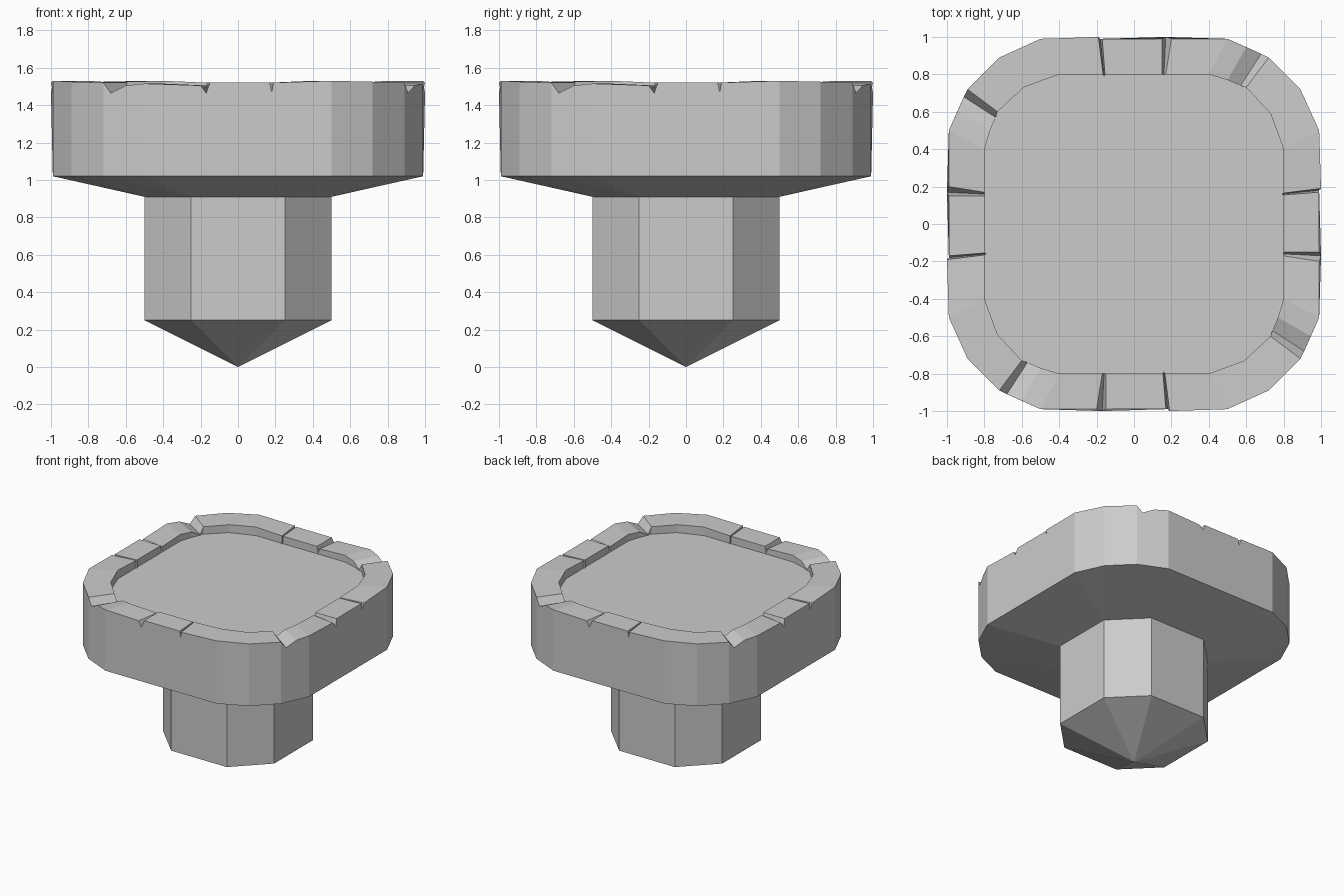
import bpy
import bmesh

cube = bpy.data.objects.get("Cube")
if cube:
    bpy.data.objects.remove(cube, do_unlink=True)

stone = bpy.data.materials.new("grey stone")
stone.use_nodes = True
GREY = (0.6, 0.6, 0.6, 1)
stone.diffuse_color = GREY
stone.node_tree.nodes["Principled BSDF"].inputs["Base Color"].default_value = GREY

HEAD_Z, NECK_Z, TIP_Z, FLOOR_Z = 1.02, 0.91, 0.25, 1.46


def turn(p, times):
    """Rotate a point by quarter turns about z."""
    x, y, z = p
    for _ in range(times):
        x, y = y, -x
    return (x, y, z)


def build(name, quarter, caps=()):
    """Repeat the faces of one quarter four times and weld them."""
    bm = bmesh.new()
    for times in range(4):
        for face in quarter:
            bm.faces.new([bm.verts.new(turn(p, times)) for p in face])
    for cap in caps:
        bm.faces.new([bm.verts.new(turn(p, t)) for t in range(4) for p in cap])
    bmesh.ops.remove_doubles(bm, verts=bm.verts, dist=0.0005)
    bmesh.ops.recalc_face_normals(bm, faces=bm.faces)
    mesh = bpy.data.meshes.new(name)
    bm.to_mesh(mesh)
    bm.free()
    mesh.materials.append(stone)
    obj = bpy.data.objects.new(name, mesh)
    bpy.context.collection.objects.link(obj)
    return obj


def at(points, z):
    return [(x, y, z) for x, y in points]


# Rim sections of one side: outer x, y, top height, inner x, y
RIM = [
    (-.89, .72, 1.52, -.73, .60),
    (-.72, .89, 1.525, -.59, .73),
    (-.50, .99, 1.53, -.40, .80),
    (-.19, 1.0, 1.52, -.165, .80),
    (-.18, .99, 1.47, -.16, .79),    # narrow crack
    (-.17, .99, 1.52, -.155, .80),
    (.15, .99, 1.52, .15, .80),
    (.17, 1.0, 1.465, .16, .80),     # narrow crack
    (.20, .99, 1.505, .17, .80),
    (.50, .99, 1.515, .40, .80),
    (.60, .945, 1.505, .50, .77),
    (.68, .91, 1.465, .57, .74),     # corner crack
    (.72, .89, 1.52, .60, .73),
]
outer = [(x, y, z) for x, y, z, _, _ in RIM]
inner = [(x, y, z) for _, _, z, x, y in RIM]
floor = at([p[:2] for p in inner], FLOOR_Z)

# Lower edge of the head, and the rim section each of its corners meets
corners = [0, 1, 2, 9, 12]
base = at([outer[i][:2] for i in corners], HEAD_Z)
neck = at([(-.5, .25), (-.25, .5), (.25, .5), (.5, .25)], NECK_Z)

# Head: stone tops, inner lip, outer walls, sloped underside, sunken floor
faces = []
for i in range(len(RIM) - 1):
    faces.append([outer[i], outer[i + 1], inner[i + 1], inner[i]])
    faces.append([inner[i], inner[i + 1], floor[i + 1], floor[i]])
for k in range(4):
    a, b = corners[k], corners[k + 1]
    faces.append([base[k], base[k + 1]] + outer[a:b + 1][::-1])
faces += [
    [base[0], base[1], neck[1], neck[0]],
    [base[1], base[2], neck[1]],
    [base[2], base[3], neck[2], neck[1]],
    [base[3], base[4], neck[2]],
]
build("head", faces, caps=[floor[:-1]])

# Stem: eight-sided shaft ending in a point
foot = [(x, y, TIP_Z) for x, y, _ in neck]
shaft = []
for k in (0, 1):
    shaft.append([neck[k], neck[k + 1], foot[k + 1], foot[k]])
    shaft.append([foot[k], foot[k + 1], (0, 0, 0)])
build("stem", shaft)
